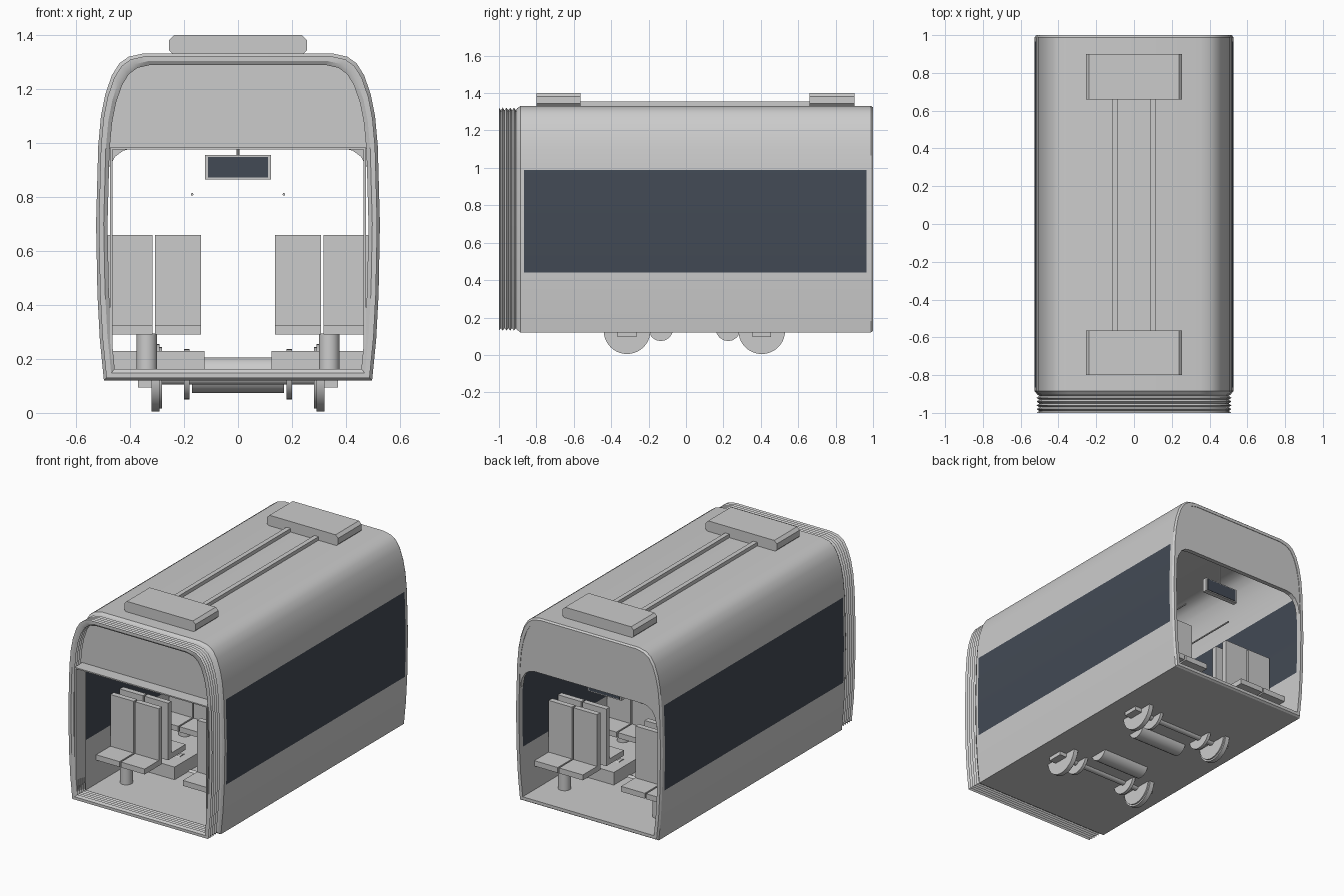
import bpy, bmesh, math
from mathutils import Matrix

cube = bpy.data.objects.get("Cube")
if cube:
    bpy.data.objects.remove(cube)


def material(name, rgb):
    m = bpy.data.materials.new(name)
    m.use_nodes = True
    m.diffuse_color = (*rgb, 1)
    m.node_tree.nodes["Principled BSDF"].inputs["Base Color"].default_value = (*rgb, 1)
    return m


GREY = material("light grey", (0.6, 0.6, 0.6))
DARK = material("dark glass", (0.055, 0.068, 0.09))


def finish(name, bm, mats=(GREY,), smooth=False):
    bmesh.ops.recalc_face_normals(bm, faces=bm.faces)
    me = bpy.data.meshes.new(name)
    bm.to_mesh(me)
    bm.free()
    for m in mats:
        me.materials.append(m)
    ob = bpy.data.objects.new(name, me)
    bpy.context.collection.objects.link(ob)
    if smooth:
        bpy.ops.object.select_all(action='DESELECT')
        ob.select_set(True)
        bpy.context.view_layer.objects.active = ob
        bpy.ops.object.shade_smooth_by_angle(angle=math.radians(32))
    return ob


def box(name, x, y, z, mat=GREY):
    bm = bmesh.new()
    bmesh.ops.create_cube(bm, size=1)
    for v in bm.verts:
        v.co = [lo + (c + 0.5) * (hi - lo) for c, (lo, hi) in zip(v.co, (x, y, z))]
    return finish(name, bm, (mat,))


def cylinder(name, centre, radius, length, axis='X', sides=24):
    bm = bmesh.new()
    bmesh.ops.create_cone(bm, cap_ends=True, segments=sides, radius1=radius,
                          radius2=radius, depth=length)
    if axis != 'Z':
        bm.transform(Matrix.Rotation(math.pi / 2, 4, 'Y' if axis == 'X' else 'X'))
    bm.transform(Matrix.Translation(centre))
    return finish(name, bm, smooth=True)


def extrude(name, outline, y0, y1):
    """Extrude an x-z outline along y."""
    bm = bmesh.new()
    face = bm.faces.new([bm.verts.new((x, y0, z)) for x, z in outline])
    new = bmesh.ops.extrude_face_region(bm, geom=[face])["geom"]
    bmesh.ops.translate(bm, vec=(0, y1 - y0, 0),
                        verts=[v for v in new if isinstance(v, bmesh.types.BMVert)])
    return finish(name, bm)


# Car cross-section, bottom to roof on one side, then mirrored
HALF = [(.497, .12), (.512, .27), (.521, .44), (.526, .7), (.518, .99), (.508, 1.1),
        (.492, 1.18), (.468, 1.25), (.44, 1.295), (.405, 1.32), (.35, 1.332)]
LOOP = HALF + [(-x, z) for x, z in reversed(HALF)]
N = len(LOOP)
PANES = (2, 3, N - 4, N - 5)


def inset(d):
    mid = .726
    return [(x * (1 - d / .52), mid + (z - mid) * (1 - d / .606)) for x, z in LOOP]


def sleeve(name, rings, glass=()):
    """Loft a closed shell through (y, inset) rings; listed bands carry glass."""
    bm = bmesh.new()
    rows = [[bm.verts.new((x, y, z)) for x, z in inset(d)] for y, d in rings]
    for r, row in enumerate(rows):
        nxt = rows[(r + 1) % len(rows)]
        for i in range(N):
            j = (i + 1) % N
            f = bm.faces.new((row[i], row[j], nxt[j], nxt[i]))
            f.material_index = int(r in glass and i in PANES)
    return finish(name, bm, (GREY, DARK), True)


# Body shell with long side windows
sleeve("body_shell", [(-.9, .012), (-.885, 0), (-.865, 0), (.965, 0), (.988, 0), (1, .008),
                      (1, .028), (.965, .028), (-.865, .028), (-.9, .028)], glass=(2, 7))

# Folded gangway bellows
folds = 5
outer = [(-.9 - .1 * k / (2 * folds), .024 if k % 2 else .01) for k in range(2 * folds + 1)]
sleeve("bellows", outer + [(y, d + .018) for y, d in reversed(outer)])

# End headers above the openings
top = [(x, z) for x, z in inset(.024) if z > .96]
arch = [(.488, .85), (.478, .91), (.455, .95), (.425, .972), (.39, .98)]
extrude("rear_header", top + [(-x, z) for x, z in arch] + list(reversed(arch)), .968, .997)
extrude("front_header", top, -.915, -.89)

# Gangway lining
box("gangway_top_plate", (-.475, .475), (-.995, -.89), (.976, .984))
for s in (-1, 1):
    box("gangway_side_plate", sorted((s * .466, s * .474)), (-.995, -.89), (.14, .976))

# Roof units and conduits
c = .018
for y0, y1 in ((-.8, -.565), (.66, .9)):
    side = [(.255 - c, 1.325), (.255, 1.325 + c), (.255, 1.4 - c), (.255 - c, 1.4)]
    extrude("roof_unit", side + [(-x, z) for x, z in reversed(side)], y0, y1)
for s in (-1, 1):
    box("roof_conduit", (s * .1 - .015, s * .1 + .015), (-.57, .67), (1.325, 1.355))

# Interior: raised platforms, back-to-back seats, handrails
for s in (-1, 1):
    box("wheel_platform", sorted((s * .125, s * .492)), (-.47, .56), (.145, .23))
    cylinder("handrail", (s * .17, .05, .81), .005, 1.3, 'Y', 8)
    for yc in (-.55, .05, .65):
        for d in (-1, 1):
            for x0, x1 in ((.137, .307), (.317, .484)):
                xs = sorted((s * x0, s * x1))
                box("seat_back", xs, sorted((yc + d * .03, yc + d * .065)), (.29, .66))
                box("seat_cushion", xs, sorted((yc + d * .05, yc + d * .21)), (.29, .325))
            cylinder("seat_pedestal", (s * .338, yc + d * .11, .22), .038, .15, 'Z')

# Hanging information screen
box("screen_case", (-.123, .123), (.805, .835), (.865, .955))
for y0 in (.802, .835):
    box("screen_glass", (-.112, .112), (y0, y0 + .003), (.872, .948), DARK)
cylinder("screen_rod", (0, .82, 1.13), .005, .36, 'Z', 8)

# Running gear
for yw in (-.315, .405):
    cylinder("axle", (0, yw, .13), .025, .62)
    for s in (-1, 1):
        cylinder("wheel", (s * .305, yw, .13), .125, .03, sides=40)
        cylinder("wheel_flange", (s * .287, yw, .13), .114, .012, sides=40)
        cylinder("brake_disc", (s * .19, yw, .143), .093, .02, sides=32)
        box("axle_box", sorted((s * .31, s * .37)), (yw - .05, yw + .05), (.095, .15))
for ym in (-.135, .225):
    cylinder("drive_motor", (0, ym, .14), .066, .34, sides=16)
